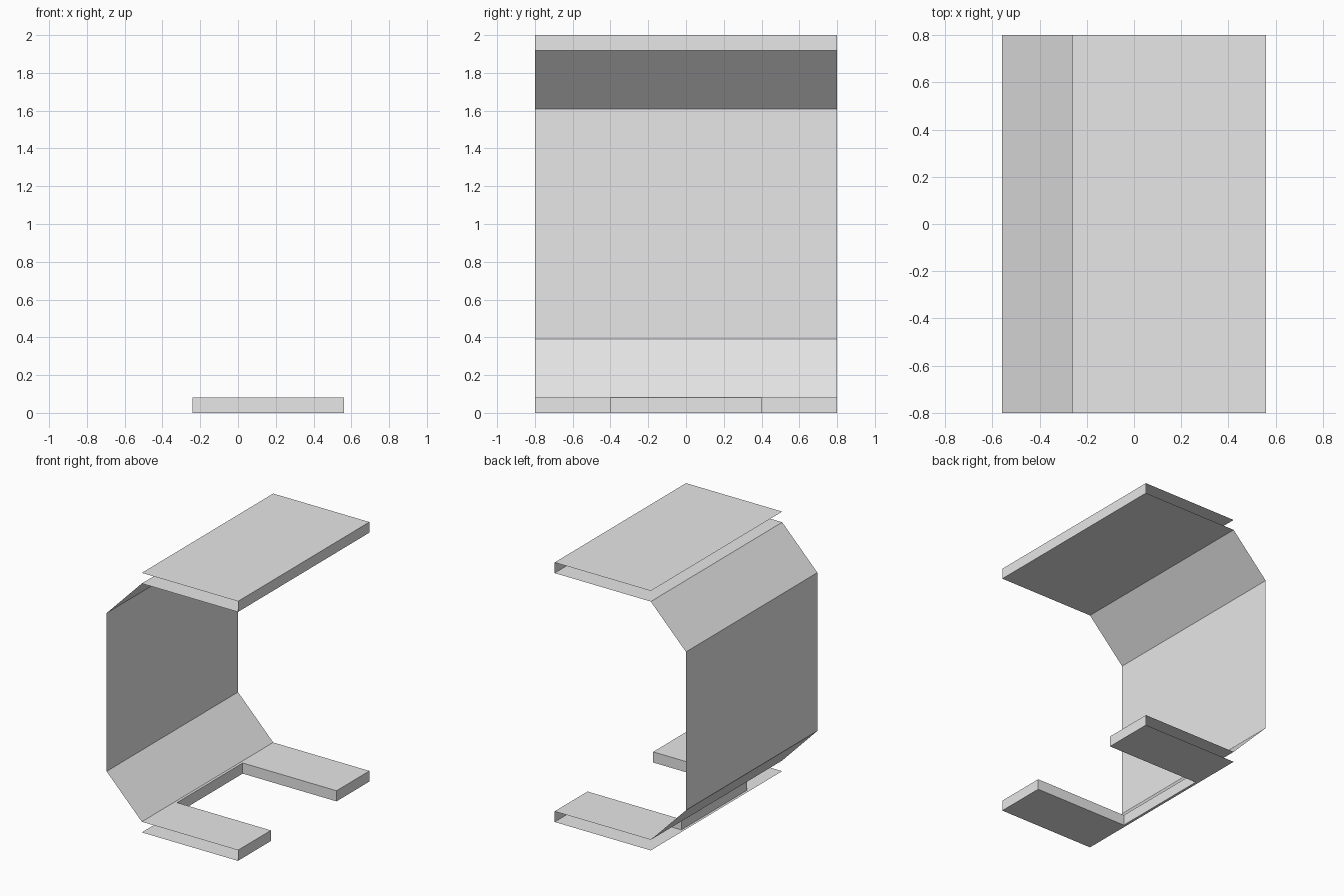
import bpy

cube = bpy.data.objects.get("Cube")
if cube:
    bpy.data.objects.remove(cube, do_unlink=True)

# Main dimensions
FRONT, BACK, WALL = 0.56, -0.26, -0.56
NOTCH_X, NOTCH_Y, HALF = -0.24, 0.4, 0.8
TOP, THICK, BEND = 2.0, 0.082, 0.39

GREY = (0.8, 0.8, 0.8, 1.0)
grey = bpy.data.materials.new("light_grey")
grey.use_nodes = True
grey.diffuse_color = GREY
grey.node_tree.nodes["Principled BSDF"].inputs["Base Color"].default_value = GREY


def add_mesh(name, verts, faces):
    mesh = bpy.data.meshes.new(name)
    mesh.from_pydata(verts, [], faces)
    mesh.materials.append(grey)
    obj = bpy.data.objects.new(name, mesh)
    bpy.context.collection.objects.link(obj)
    return obj


def sheet(name, profile, y0, y1):
    """Sweep an open x-z profile along y into a thin folded sheet."""
    verts = [(x, y, z) for x, z in profile for y in (y0, y1)]
    faces = [(2 * i, 2 * i + 1, 2 * i + 3, 2 * i + 2) for i in range(len(profile) - 1)]
    return add_mesh(name, verts, faces)


# Folded top panel, open at the back and sides
sheet("top_panel", [(BACK, TOP), (FRONT, TOP), (FRONT, TOP - THICK),
                    (BACK, TOP - THICK)], -HALF, HALF)

# Back wall with a slope at each end
sheet("back_wall", [(BACK, TOP - THICK), (WALL, TOP - BEND),
                    (WALL, BEND), (BACK, THICK)], -HALF, HALF)

# Two base arms with a wall on the notch side
for side, label in ((-1, "right"), (1, "left")):
    inner, outer = side * NOTCH_Y, side * HALF
    sheet(label + "_arm", [(NOTCH_X, THICK), (FRONT, THICK), (FRONT, 0),
                           (NOTCH_X, 0)], inner, outer)
    add_mesh(label + "_notch_side",
             [(NOTCH_X, inner, 0), (FRONT, inner, 0),
              (FRONT, inner, THICK), (NOTCH_X, inner, THICK)], [(0, 1, 2, 3)])

# Narrow strips joining the arms, and the back of the notch
for label, z in (("lower", 0), ("upper", THICK)):
    sheet(label + "_bridge", [(BACK, z), (NOTCH_X, z)], -HALF, HALF)
sheet("notch_back", [(NOTCH_X, 0), (NOTCH_X, THICK)], -NOTCH_Y, NOTCH_Y)
